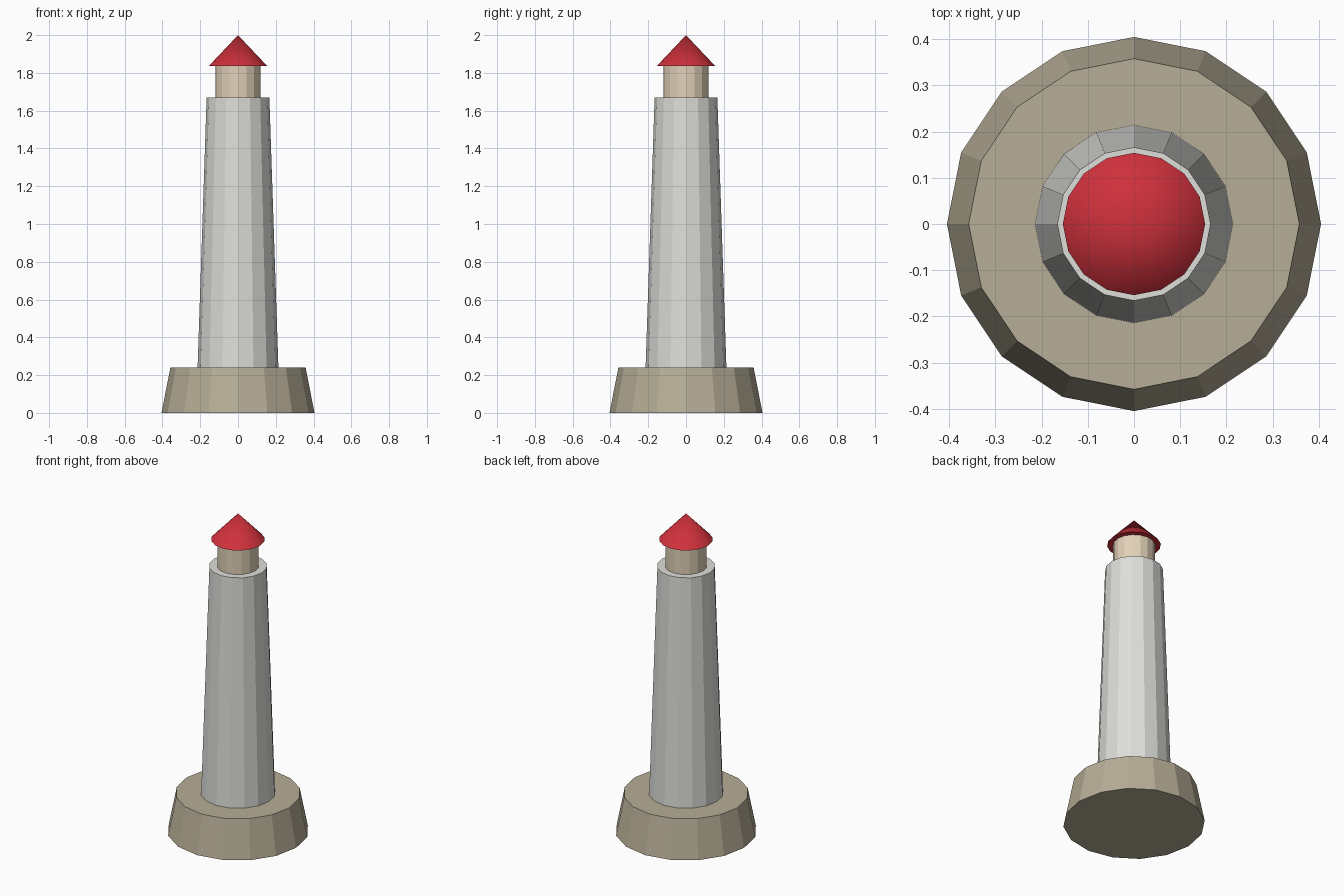
import bpy

SIDES = 16

cube = bpy.data.objects.get("Cube")
if cube:
    bpy.data.objects.remove(cube, do_unlink=True)


def make_material(name, color):
    mat = bpy.data.materials.new(name)
    mat.use_nodes = True
    mat.diffuse_color = (*color, 1)
    mat.node_tree.nodes["Principled BSDF"].inputs["Base Color"].default_value = (*color, 1)
    return mat


def tapered(name, r_bottom, r_top, z_bottom, z_top, mat, smooth=False):
    """Upright tapered cylinder between two heights."""
    bpy.ops.mesh.primitive_cone_add(
        vertices=SIDES, radius1=r_bottom, radius2=r_top,
        depth=z_top - z_bottom, location=(0, 0, (z_bottom + z_top) / 2))
    obj = bpy.context.object
    obj.name = name
    obj.data.materials.append(mat)
    if smooth:
        bpy.ops.object.shade_smooth_by_angle()
    return obj


stone = make_material("stone", (0.47, 0.42, 0.31))
white = make_material("white_paint", (0.73, 0.74, 0.70))
cream = make_material("cream_lantern", (0.76, 0.64, 0.48))
red = make_material("red_roof", (0.62, 0.03, 0.045))

# Foundation, tower, lantern room and pointed roof
tapered("stone_base", 0.405, 0.358, 0, 0.24, stone)
tapered("tower", 0.214, 0.166, 0.24, 1.67, white)
tapered("lantern_room", 0.12, 0.12, 1.67, 1.837, cream)
tapered("roof", 0.154, 0, 1.837, 2, red, smooth=True)
